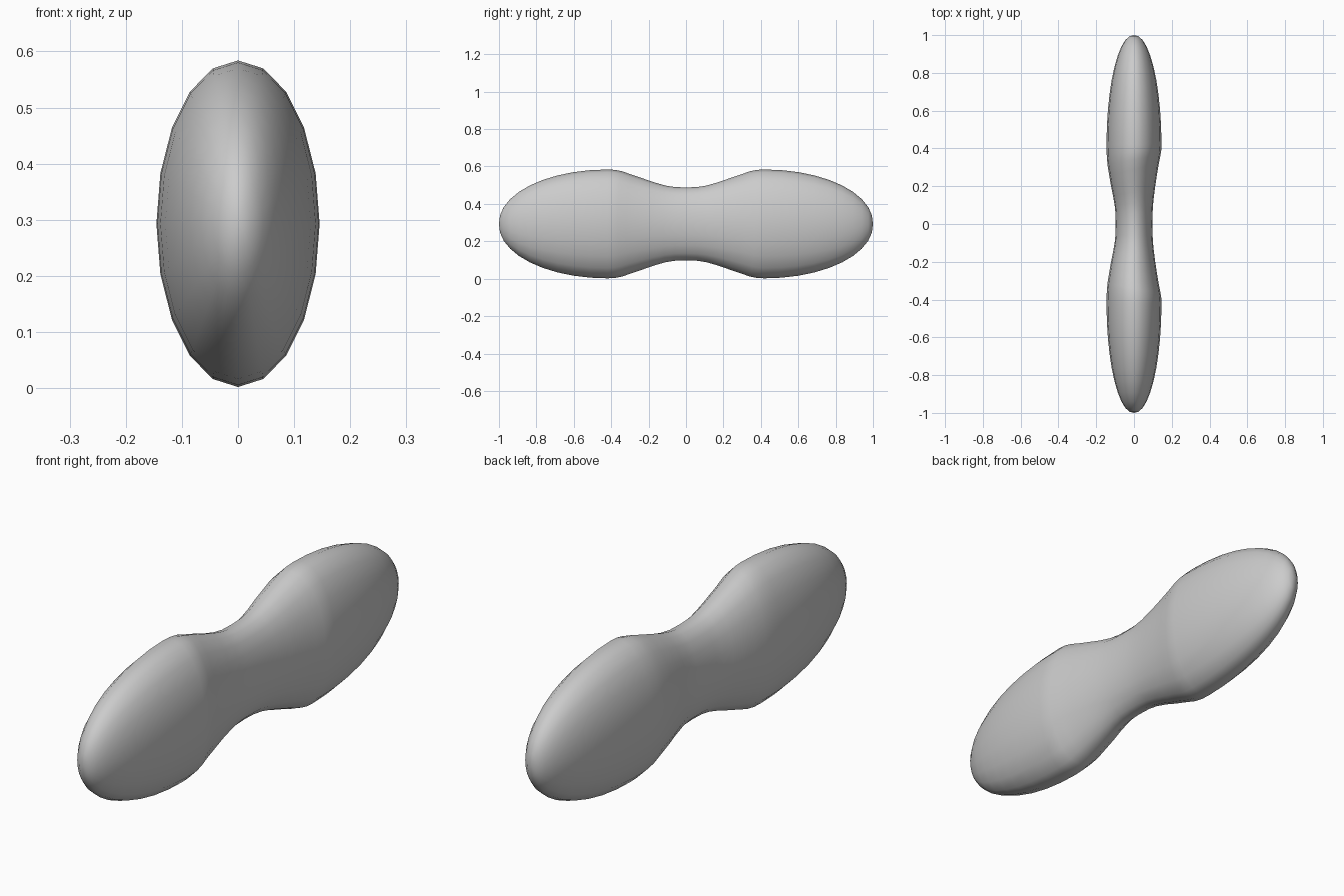
import bpy, bmesh, math

if "Cube" in bpy.data.objects:
    bpy.data.objects.remove(bpy.data.objects["Cube"])

SIDES = 20
MID_Z = 0.293

# half profile: distance along y, half height, sideways skew of the shoulder
half = [(0.0, 0.195, 0), (0.06, 0.197, 0), (0.11, 0.205, 0.01), (0.17, 0.222, 0.02),
        (0.23, 0.243, 0.03), (0.29, 0.263, 0.03), (0.34, 0.281, 0.025), (0.38, 0.289, 0.012),
        (0.42, 0.291, 0.0)]
# rounded end of each lobe: quarter of an ellipse
for i in range(1, 10):
    a = math.radians(90 * i / 10)
    half.append((0.4 + 0.6 * math.sin(a) + 0.02 * (1 - i / 10), 0.291 * math.cos(a), 0.0))
profile = [(-y, r, -s) for y, r, s in reversed(half[1:])] + half

# two-lobed body lofted from 2:1 elliptical rings
bm = bmesh.new()
rings = []
for y, r, skew in profile:
    ring = []
    for k in range(SIDES):
        a = 2 * math.pi * k / SIDES
        ring.append(bm.verts.new((0.5 * r * math.cos(a), y + skew * math.cos(a),
                                  MID_Z + r * math.sin(a))))
    rings.append(ring)
for lo, hi in zip(rings, rings[1:]):
    for k in range(SIDES):
        n = (k + 1) % SIDES
        bm.faces.new((lo[k], lo[n], hi[n], hi[k]))

# end tips
for ring, y in ((rings[0], -1), (rings[-1], 1)):
    tip = bm.verts.new((0, y, MID_Z))
    for k in range(SIDES):
        bm.faces.new((ring[k], ring[(k + 1) % SIDES], tip))
bmesh.ops.recalc_face_normals(bm, faces=bm.faces[:])
for f in bm.faces:
    f.smooth = True

mesh = bpy.data.meshes.new("two_lobed_body")
bm.to_mesh(mesh)
bm.free()
body = bpy.data.objects.new("two_lobed_body", mesh)
bpy.context.collection.objects.link(body)
